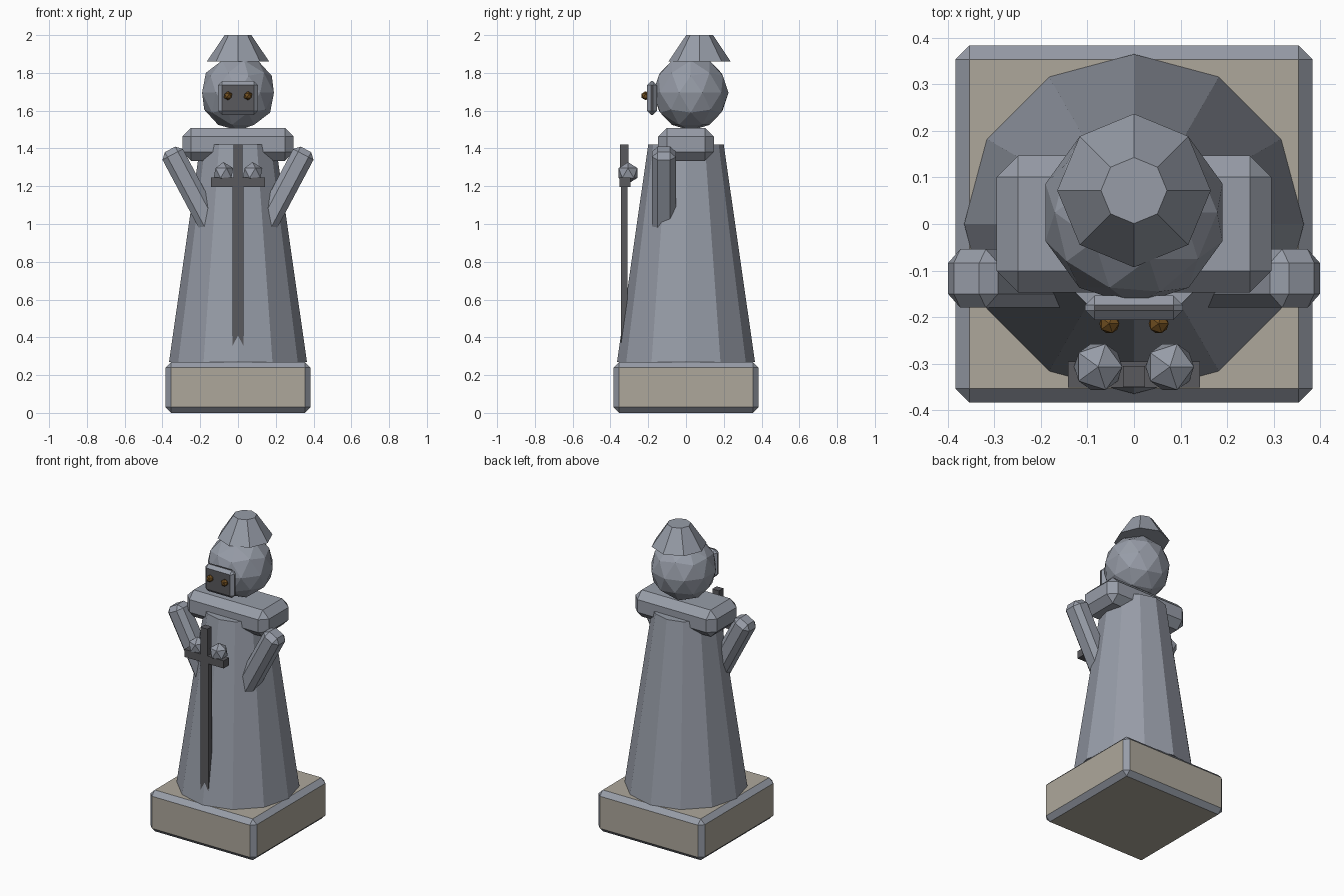
import bpy
import math

cube = bpy.data.objects.get("Cube")
if cube:
    bpy.data.objects.remove(cube, do_unlink=True)


def make_material(name, rgb):
    mat = bpy.data.materials.new(name)
    mat.use_nodes = True
    color = (*rgb, 1)
    mat.diffuse_color = color
    mat.node_tree.nodes["Principled BSDF"].inputs["Base Color"].default_value = color
    return mat


slate = make_material("slate grey", (0.31, 0.335, 0.39))
stone = make_material("beige stone", (0.42, 0.39, 0.33))
iron = make_material("dark iron", (0.10, 0.10, 0.11))
bronze = make_material("bronze", (0.17, 0.08, 0.015))


def finish(name, *mats):
    obj = bpy.context.object
    obj.name = name
    for mat in mats:
        obj.data.materials.append(mat)
    return obj


def box(name, center, size, mat, bevel=0, tilt=0):
    """Box whose chamfered edges, if any, are slate."""
    bpy.ops.mesh.primitive_cube_add(size=1, location=center)
    obj = finish(name, mat, slate)
    for v in obj.data.vertices:
        v.co = [c * s for c, s in zip(v.co, size)]
    obj.rotation_euler.y = tilt
    if bevel:
        mod = obj.modifiers.new("chamfer", "BEVEL")
        mod.width = bevel
        mod.segments = 1
        mod.material = 1
    return obj


def cone(name, sides, r1, r2, bottom, top, y=0):
    bpy.ops.mesh.primitive_cone_add(vertices=sides, radius1=r1, radius2=r2,
                                    depth=top - bottom,
                                    location=(0, y, (bottom + top) / 2))
    return finish(name, slate)


def ball(name, center, radius, mat, detail):
    bpy.ops.mesh.primitive_ico_sphere_add(subdivisions=detail, radius=radius,
                                          location=center)
    return finish(name, mat)


# Plinth, robe and shoulders
box("plinth", (0, 0, 0.135), (0.768, 0.768, 0.27), stone, 0.03)
cone("robe", 12, 0.365, 0.2, 0.27, 1.42)
box("shoulders", (0, 0, 1.422), (0.59, 0.294, 0.175), slate, 0.046)

# Head, cap and face plate
ball("head", (0, 0.025, 1.695), 0.2, slate, 2)
cone("cap", 8, 0.165, 0.071, 1.86, 2.0, 0.072)
box("face_plate", (0, -0.18, 1.667), (0.21, 0.052, 0.178), iron, 0.02)

# Arms, hands and eyes on both sides
lean = math.radians(28)
length = 0.48
for side, label in ((1, "left"), (-1, "right")):
    arm_x = 0.36 - math.sin(lean) * length / 2
    arm_z = 1.395 - math.cos(lean) * length / 2
    box(label + "_arm", (side * arm_x, -0.117, arm_z),
        (0.122, 0.126, length), slate, 0.03, side * lean)
    ball(label + "_hand", (side * 0.077, -0.307, 1.27), 0.058, slate, 1)
    ball(label + "_eye", (side * 0.053, -0.214, 1.679), 0.024, bronze, 1)

# Sword held point down against the robe
box("sword_blade", (0, -0.328, 0.76), (0.056, 0.034, 0.9), iron)
box("sword_guard", (0, -0.323, 1.22), (0.284, 0.056, 0.05), iron)
box("sword_grip", (0, -0.328, 1.31), (0.048, 0.045, 0.22), iron)
